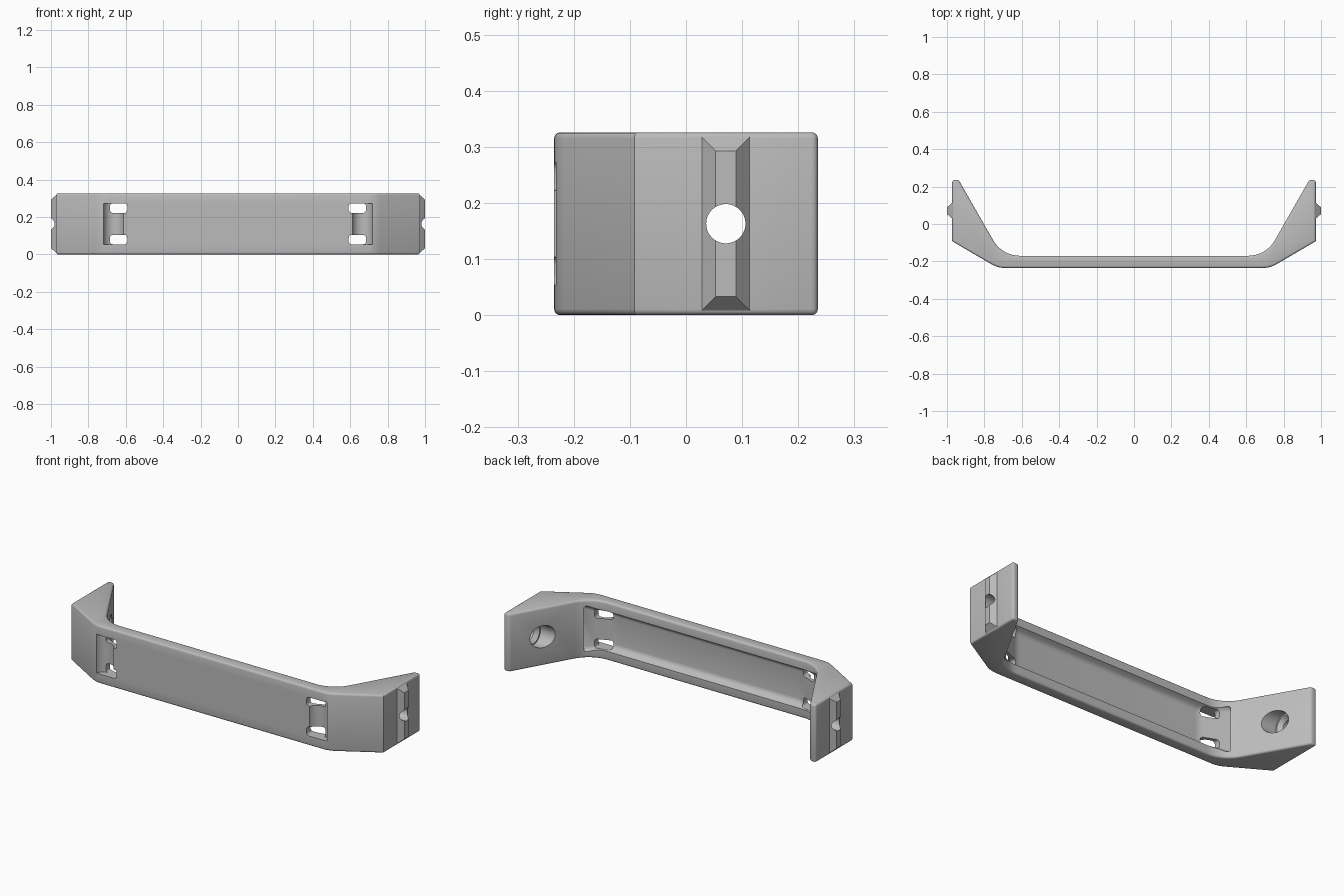
import bpy, bmesh
from math import sin, cos, radians
from mathutils import Matrix, Vector

cube = bpy.data.objects.get("Cube")
if cube:
    bpy.data.objects.remove(cube, do_unlink=True)

H = 0.326          # height
MID = H / 2
HOLE_Y = 0.071     # screw axis

grey = bpy.data.materials.new("satin_grey")
grey.use_nodes = True
colour = (0.5, 0.5, 0.5, 1)
grey.diffuse_color = colour
grey.node_tree.nodes["Principled BSDF"].inputs["Base Color"].default_value = colour


def finish(name, bm):
    bmesh.ops.recalc_face_normals(bm, faces=bm.faces)
    mesh = bpy.data.meshes.new(name)
    bm.to_mesh(mesh)
    bm.free()
    mesh.materials.append(grey)
    obj = bpy.data.objects.new(name, mesh)
    bpy.context.collection.objects.link(obj)
    return obj


def arc(cx, cy, r, a0, a1, n):
    steps = [radians(a0 + (a1 - a0) * i / n) for i in range(n + 1)]
    return [(cx + r * cos(a), cy + r * sin(a)) for a in steps]


def loft(name, low, high, bevel=0, edge_rule=None, segments=4):
    """Closed solid between two matching point loops."""
    bm = bmesh.new()
    a = [bm.verts.new(p) for p in low]
    b = [bm.verts.new(p) for p in high]
    bm.faces.new(a)
    bm.faces.new(b)
    for i in range(len(a)):
        j = (i + 1) % len(a)
        bm.faces.new((a[i], a[j], b[j], b[i]))
    bmesh.ops.recalc_face_normals(bm, faces=bm.faces)
    if bevel:
        edges = [e for e in bm.edges if edge_rule is None or edge_rule(e)]
        bmesh.ops.bevel(bm, geom=edges, offset=bevel, segments=segments,
                        profile=0.5, affect='EDGES')
    return finish(name, bm)


def rect_x(x, y, hy, hz):
    return [(x, y + sy * hy, MID + sz * hz)
            for sy, sz in ((-1, -1), (1, -1), (1, 1), (-1, 1))]


def rect_y(y, x, z, hx, hz):
    return [(x + sx * hx, y, z + sz * hz)
            for sx, sz in ((-1, -1), (1, -1), (1, 1), (-1, 1))]


def cone(name, start, end, r1, r2, n=48):
    start, end = Vector(start), Vector(end)
    axis = end - start
    bm = bmesh.new()
    turn = axis.to_track_quat('Z', 'Y').to_matrix().to_4x4()
    bmesh.ops.create_cone(bm, cap_ends=True, segments=n, radius1=r1, radius2=r2,
                          depth=axis.length,
                          matrix=Matrix.Translation((start + end) / 2) @ turn)
    return finish(name, bm)


# Handle body: one half outline, mirrored, then extruded upward
half = arc(0.69, -0.095, 0.14, -90, -60, 5)
half += [(0.972, -0.092), (0.972, 0.235), (0.937, 0.235)]
half += arc(0.61, -0.005, 0.165, -30, -90, 10)
outline = half + [(-x, y) for x, y in reversed(half)]


def body_edges(e):
    a, b = (v.co for v in e.verts)
    cap = abs(a.z - b.z) < 1e-5
    return cap or min(a.y, b.y) > 0.2


handle = loft("handle", [(x, y, 0) for x, y in outline],
              [(x, y, H) for x, y in outline], 0.011, body_edges, 3)


def combine(tool, operation='DIFFERENCE'):
    tool.hide_render = True
    mod = handle.modifiers.new(tool.name, 'BOOLEAN')
    mod.operation = operation
    mod.solver = 'EXACT'
    mod.object = tool
    bpy.context.view_layer.objects.active = handle
    bpy.ops.object.modifier_apply(modifier=mod.name)
    bpy.data.objects.remove(tool, do_unlink=True)


# Long rear channel with soft floor and ramped ends
combine(loft("rear_channel", rect_y(-0.205, 0, MID, 0.58, 0.095),
             rect_y(-0.125, 0, MID, 0.78, 0.135), 0.018))

for s in (-1, 1):
    # Locating ridge on the outer mounting face
    combine(loft("ridge", rect_x(s * 0.962, HOLE_Y, 0.051, 0.163),
                 rect_x(s * 1.0, HOLE_Y, 0.018, 0.13)), 'UNION')
    # Screw hole and counterbore with a tapered seat
    combine(cone("screw_hole", (s * 0.7, HOLE_Y, MID), (s * 1.1, HOLE_Y, MID), 0.035, 0.035))
    combine(cone("counterbore", (s * 0.6, HOLE_Y, MID), (s * 0.9, HOLE_Y, MID), 0.062, 0.062))
    combine(cone("screw_seat", (s * 0.89, HOLE_Y, MID), (s * 0.925, HOLE_Y, MID), 0.062, 0.033))
    # Hollowed saddle across the front
    combine(cone("saddle", (s * 0.665, -0.25, MID - 0.109),
                 (s * 0.665, -0.25, MID + 0.109), 0.056, 0.056))
    # Strap slots above and below the saddle
    for t in (-1, 1):
        combine(loft("strap_slot", rect_y(-0.3, s * 0.638, MID + t * 0.084, 0.046, 0.025),
                     rect_y(-0.09, s * 0.638, MID + t * 0.084, 0.046, 0.025), 0.014,
                     lambda e: abs(e.verts[0].co.y - e.verts[1].co.y) > 0.1))

bpy.ops.object.select_all(action='DESELECT')
handle.select_set(True)
bpy.context.view_layer.objects.active = handle
bpy.ops.object.shade_smooth_by_angle(angle=radians(32))
